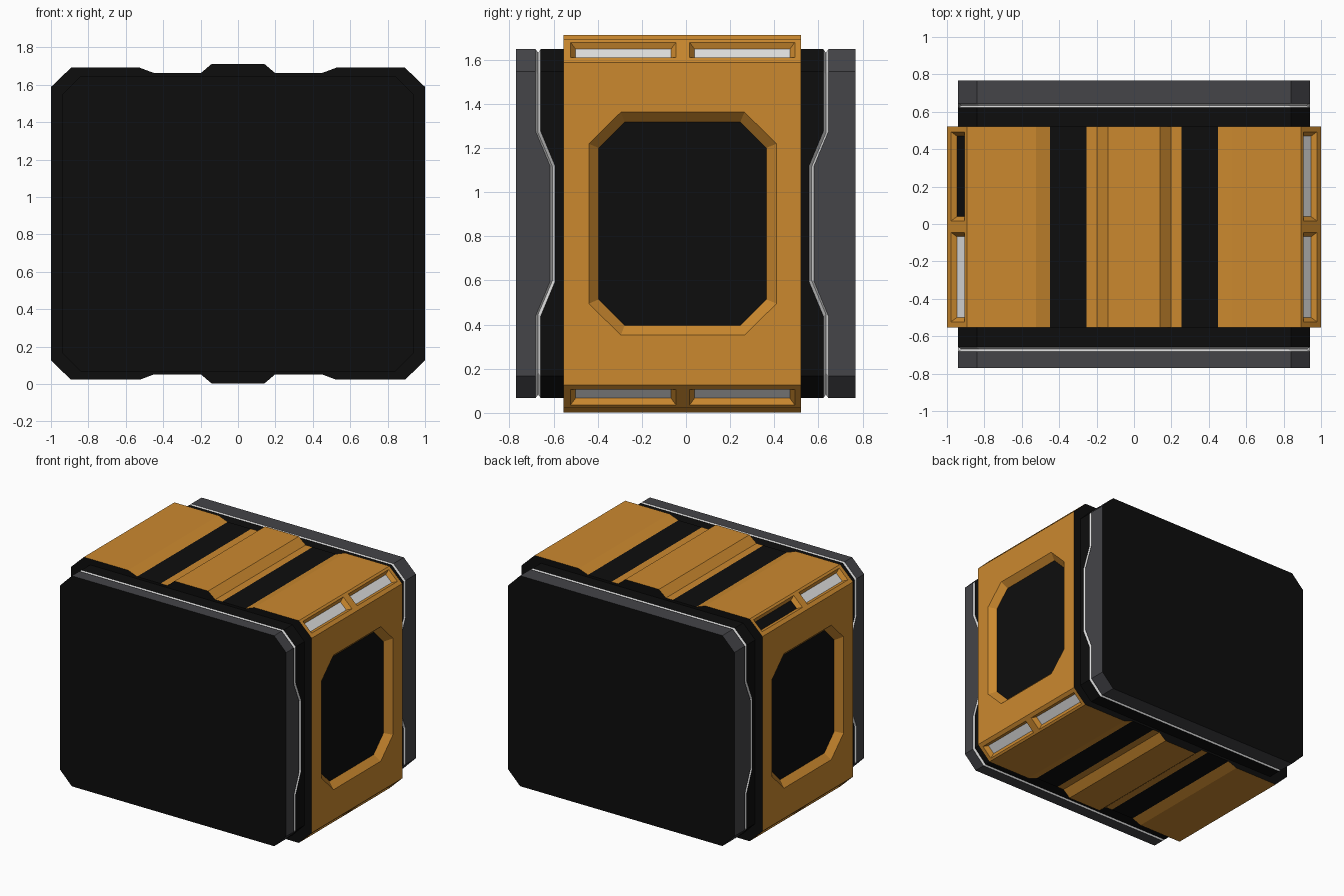
import bpy, bmesh
from mathutils import Vector

if "Cube" in bpy.data.objects:
    bpy.data.objects.remove(bpy.data.objects["Cube"])

C = 0.857                    # centre height
Y0, Y1 = -0.554, 0.521       # front and back ends of the orange band


def material(name, rgb):
    m = bpy.data.materials.new(name)
    m.diffuse_color = (*rgb, 1)
    m.use_nodes = True
    m.node_tree.nodes["Principled BSDF"].inputs["Base Color"].default_value = m.diffuse_color
    return m


ORANGE = material("orange paint", (0.60, 0.25, 0.028))
BLACK = material("black", (0.004, 0.004, 0.004))
GREY = material("dark grey", (0.058, 0.058, 0.065))
LIGHT = material("light grey", (0.75, 0.75, 0.75))


def finish(name, bm, mats):
    me = bpy.data.meshes.new(name)
    bm.to_mesh(me)
    bm.free()
    for m in mats:
        me.materials.append(m)
    ob = bpy.data.objects.new(name, me)
    bpy.context.scene.collection.objects.link(ob)
    return ob


def add_face(bm, verts, outward, mat=0):
    """Add a face turned towards the outward direction."""
    f = bm.faces.new(verts)
    f.normal_update()
    if f.normal.dot(outward) < 0:
        f.normal_flip()
    f.material_index = mat
    return f


def loft(name, rings, mats, caps=()):
    """Skin closed rings; caps lists ring numbers closed with material 1."""
    bm = bmesh.new()
    loops = [[bm.verts.new(p) for p in r] for r in rings]
    for a, b in zip(loops, loops[1:]):
        for i in range(len(a)):
            j = (i + 1) % len(a)
            vs = (a[i], a[j], b[j], b[i])
            mid = sum((v.co for v in vs), Vector()) / 4
            add_face(bm, vs, Vector((mid.x, 0, mid.z - C)))
    for k in caps:
        y = loops[k][0].co.y
        add_face(bm, loops[k], Vector((0, y, 0)), 1)
    return finish(name, bm, mats)


def recessed_panel(name, place, outer, holes, floors):
    """Flat panel with sloped recesses. place(u, v, depth) maps to 3D."""
    bm = bmesh.new()
    out = place(0, 0, 0) - place(0, 0, 1)
    edges, tops = [], []
    for loop in [outer] + [h[0] for h in holes]:
        vs = [bm.verts.new(place(u, v, 0)) for u, v in loop]
        edges += [bm.edges.new((vs[i], vs[(i + 1) % len(vs)])) for i in range(len(vs))]
        tops.append(vs)
    bmesh.ops.triangle_fill(bm, edges=edges, use_beauty=True, normal=out)
    for f in bm.faces:
        f.normal_update()
        if f.normal.dot(out) < 0:
            f.normal_flip()
    mats = [ORANGE]
    for vs, (_, inner, depth), floor in zip(tops[1:], holes, floors):
        low = [bm.verts.new(place(u, v, depth)) for u, v in inner]
        for i in range(len(vs)):
            j = (i + 1) % len(vs)
            add_face(bm, (vs[i], vs[j], low[j], low[i]), out)
        mats.append(floor)
        add_face(bm, low, out, len(mats) - 1)
    return finish(name, bm, mats)


def rect(u0, u1, v0, v1):
    return [(u0, v0), (u1, v0), (u1, v1), (u0, v1)]


def octagon(u0, u1, v, cut_u, cut_v):
    return [(u0 + cut_u, -v), (u1 - cut_u, -v), (u1, cut_v - v), (u1, v - cut_v),
            (u1 - cut_u, v), (u0 + cut_u, v), (u0, v - cut_v), (u0, cut_v - v)]


# Chamfered cross-section of the body; the flag marks points where the groove bends inwards
side = [(0.94, -0.69, 0), (0.94, -0.418, 0), (0.94, -0.262, 1),
        (0.94, 0.262, 1), (0.94, 0.418, 0), (0.94, 0.69, 0), (0.84, 0.79, 0)]
section = [(0.84, -0.79, 0)] + side
section += [(-x, z, f) for x, z, f in reversed(section)]


def ring(y, sign, inset=0.0, wave=0.065):
    return [(x * (1 - inset / 0.94), sign * (y - wave * f), C + z * (1 - inset / 0.79))
            for x, z, f in section]


# End frames and light groove trims, front and back
inner = {}
for label, s, end, ya, yb in (("front", -1, 0.771, 0.681, 0.658), ("back", 1, 0.768, 0.645, 0.622)):
    loft(label + "_frame", [ring(end, s, wave=0), ring(ya, s)], [GREY, BLACK], caps=(0,))
    loft(label + "_groove_trim", [ring(ya, s), ring((ya + yb) / 2, s, 0.016), ring(yb, s)], [LIGHT])
    inner[s] = ring(yb, s)

# Black core between the grooves
loft("core", [inner[-1], inner[1]], [BLACK])

# Orange band: top and bottom plates with a raised middle and two black channels
half = [(0, 0.855), (0.14, 0.855), (0.198, 0.806), (0.255, 0.806), (0.45, 0.806),
        (0.525, 0.834), (0.893, 0.834)]
run = [(-x, z) for x, z in reversed(half[1:])] + half
for label, sz in (("top", 1), ("bottom", -1)):
    bm = bmesh.new()
    a = [bm.verts.new((x, Y0, C + sz * z)) for x, z in run]
    b = [bm.verts.new((x, Y1, C + sz * z)) for x, z in run]
    for i in range(len(run) - 1):
        mid = abs(run[i][0] + run[i + 1][0]) / 2
        add_face(bm, (a[i], a[i + 1], b[i + 1], b[i]), Vector((0, 0, sz)),
                 1 if 0.255 < mid < 0.45 else 0)
    finish(label + "_plates", bm, [ORANGE, BLACK])

# Black end faces of the band
outline = run + [(1, 0.731)]
outline += [(x, -z) for x, z in reversed(outline)]
k = len(run)
outline = run + [(1, 0.731), (1, -0.731)] + [(x, -z) for x, z in reversed(run)] + [(-1, -0.731), (-1, 0.731)]
for label, y in (("front", Y0), ("back", Y1)):
    bm = bmesh.new()
    add_face(bm, [bm.verts.new((x, y, C + z)) for x, z in outline], Vector((0, y, 0)))
    finish("band_" + label + "_end", bm, [BLACK])

# Side panels with an octagonal recess, and corner strips with two lamp slots
window = (octagon(-0.44, 0.41, 0.505, 0.145, 0.143), octagon(-0.396, 0.364, 0.461, 0.118, 0.118), 0.046)
slots = [(rect(u0, u1, 0.12, 0.80), rect(u0 + 0.023, u1 - 0.023, 0.23, 0.69), 0.028)
         for u0, u1 in ((-0.523, -0.045), (0.016, 0.493))]
for sname, sx in (("right", 1), ("left", -1)):
    recessed_panel(sname + "_side_panel",
                   lambda u, v, d: Vector((sx * (1 - d), u, C + v)),
                   rect(Y0, Y1, -0.731, 0.731), [window], [BLACK])
    for zname, sz in (("top", 1), ("bottom", -1)):
        # one lamp is switched off
        off = sx < 0 and sz > 0
        recessed_panel(sname + "_" + zname + "_lamp_strip",
                       lambda u, v, d: Vector((sx * (0.893 + 0.107 * v - 0.707 * d), u,
                                               C + sz * (0.834 - 0.103 * v - 0.707 * d))),
                       rect(Y0, Y1, 0, 1), slots, [LIGHT, BLACK if off else LIGHT])
